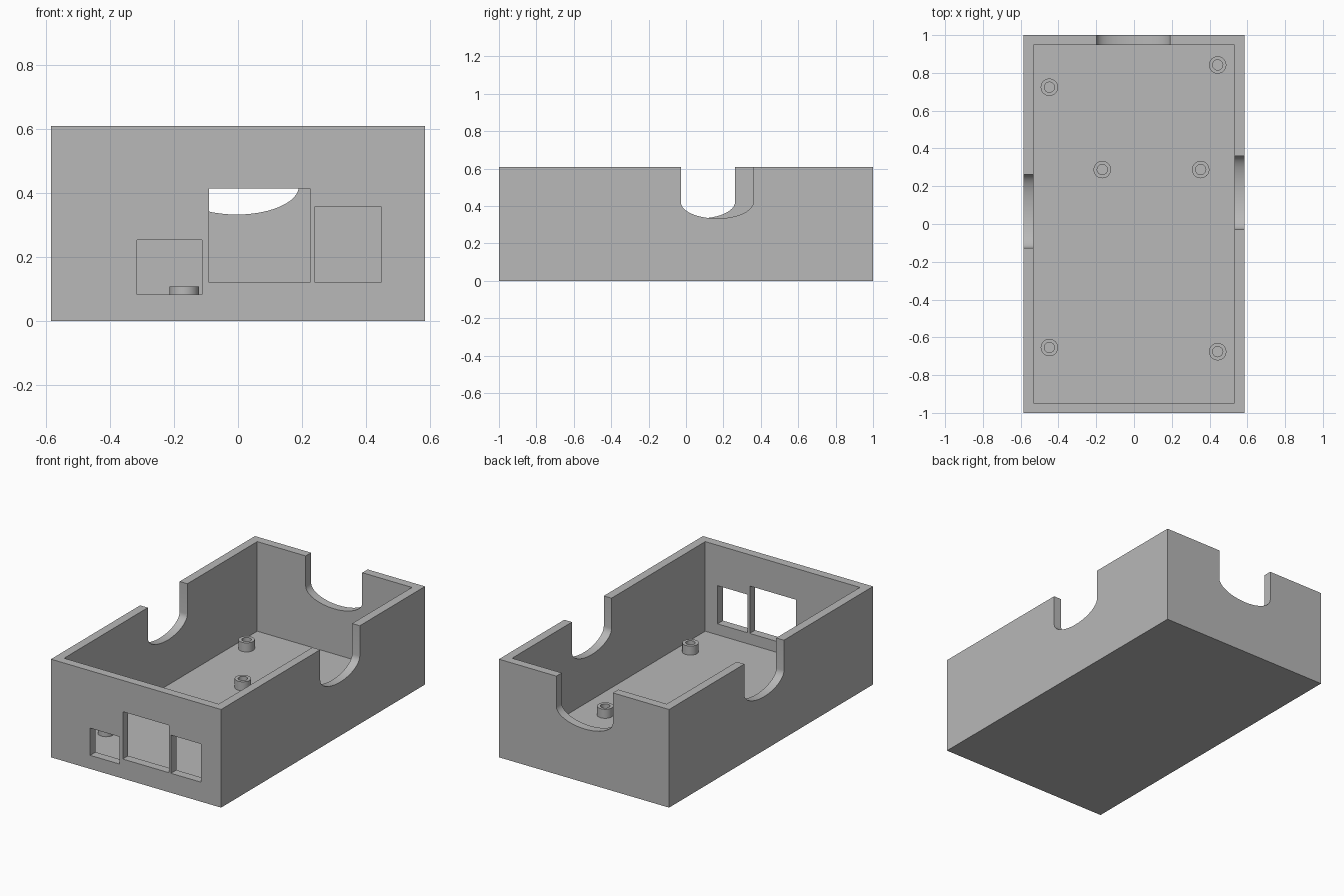
import bpy
import bmesh
import math
from mathutils import Matrix

cube = bpy.data.objects.get("Cube")
if cube:
    bpy.data.objects.remove(cube, do_unlink=True)

HX, HY, TOP, WALL = 0.584, 1.0, 0.609, 0.053

grey = bpy.data.materials.new("plain_grey")
grey.use_nodes = True
colour = (0.48, 0.48, 0.48, 1)
grey.diffuse_color = colour
grey.node_tree.nodes["Principled BSDF"].inputs["Base Color"].default_value = colour


def to_object(name, bm):
    bmesh.ops.recalc_face_normals(bm, faces=bm.faces)
    mesh = bpy.data.meshes.new(name)
    bm.to_mesh(mesh)
    bm.free()
    mesh.materials.append(grey)
    obj = bpy.data.objects.new(name, mesh)
    bpy.context.collection.objects.link(obj)
    return obj


def box(name, x0, x1, y0, y1, z0, z1):
    bm = bmesh.new()
    bmesh.ops.create_cube(bm, size=1)
    for v in bm.verts:
        v.co = (x1 if v.co.x > 0 else x0,
                y1 if v.co.y > 0 else y0,
                z1 if v.co.z > 0 else z0)
    return to_object(name, bm)


def notch(name, centre, turn):
    """U-shaped cutter with an elliptical bottom, crossing one wall."""
    half, drop, spring, steps = 0.194, 0.088, 0.421, 24
    outline = [(-half, TOP + 0.1)]
    for i in range(steps + 1):
        a = math.pi * i / steps
        outline.append((-half * math.cos(a), spring - drop * math.sin(a)))
    outline.append((half, TOP + 0.1))
    bm = bmesh.new()
    face = bm.faces.new([bm.verts.new((u, -0.1, z)) for u, z in outline])
    solid = bmesh.ops.extrude_face_region(bm, geom=[face])
    moved = [g for g in solid["geom"] if isinstance(g, bmesh.types.BMVert)]
    bmesh.ops.translate(bm, verts=moved, vec=(0, 0.2, 0))
    place = Matrix.Translation(centre) @ Matrix.Rotation(turn, 4, "Z")
    bmesh.ops.transform(bm, matrix=place, verts=bm.verts)
    return to_object(name, bm)


def shade(obj):
    bpy.ops.object.select_all(action="DESELECT")
    obj.select_set(True)
    bpy.context.view_layer.objects.active = obj
    bpy.ops.object.shade_smooth_by_angle(angle=math.radians(30))


# Open tray with its cavity, cable notches and front port windows
case = box("case", -HX, HX, -HY, HY, 0, TOP)
cutters = [
    box("cavity_cutter", WALL - HX, HX - WALL, WALL - HY, HY - WALL, WALL, TOP + 0.1),
    notch("left_notch_cutter", (HX - WALL / 2, 0.166, 0), math.pi / 2),
    notch("right_notch_cutter", (WALL / 2 - HX, 0.068, 0), math.pi / 2),
    notch("back_notch_cutter", (-0.004, HY - WALL / 2, 0), 0),
]
ports = [(-0.315, -0.112, 0.084, 0.253),
         (-0.091, 0.225, 0.121, 0.415),
         (0.24, 0.447, 0.121, 0.358)]
for x0, x1, z0, z1 in ports:
    cutters.append(box("port_cutter", x0, x1, -HY - 0.1, -HY + 0.1, z0, z1))

bpy.context.view_layer.objects.active = case
for cutter in cutters:
    cutter.hide_render = True
    mod = case.modifiers.new("cut", "BOOLEAN")
    mod.operation = "DIFFERENCE"
    mod.solver = "EXACT"
    mod.object = cutter
    bpy.ops.object.modifier_apply(modifier=mod.name)
    bpy.data.objects.remove(cutter, do_unlink=True)
shade(case)


# Hollow screw standoffs on the floor
def standoff(x, y, sides=32):
    outer, inner, low, high = 0.046, 0.027, WALL, 0.109
    profile = [(outer, low), (outer, high), (inner, high), (inner, low)]
    bm = bmesh.new()
    rings = []
    for i in range(sides):
        a = 2 * math.pi * i / sides
        rings.append([bm.verts.new((x + r * math.cos(a), y + r * math.sin(a), z))
                      for r, z in profile])
    for i, ring in enumerate(rings):
        after = rings[(i + 1) % sides]
        for k in range(len(profile)):
            n = (k + 1) % len(profile)
            bm.faces.new((ring[k], after[k], after[n], ring[n]))
    shade(to_object("standoff", bm))


for x, y in [(-0.448, 0.724), (0.443, 0.842), (-0.168, 0.288),
             (0.353, 0.288), (-0.448, -0.654), (0.443, -0.676)]:
    standoff(x, y)
